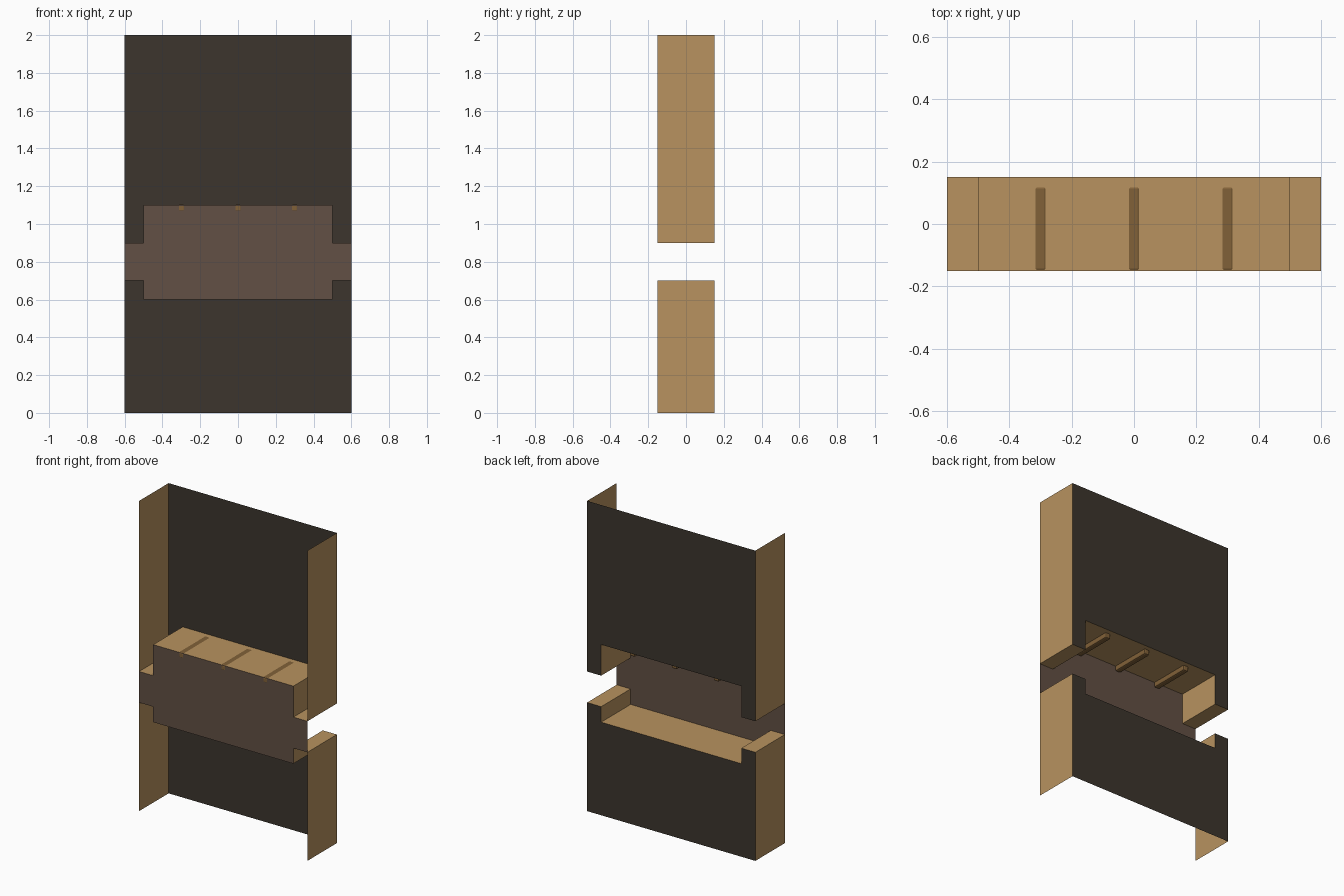
import bpy, bmesh

if "Cube" in bpy.data.objects:
    bpy.data.objects.remove(bpy.data.objects["Cube"])


def material(name, rgb):
    m = bpy.data.materials.new(name)
    m.diffuse_color = (*rgb, 1)
    m.use_nodes = True
    m.node_tree.nodes["Principled BSDF"].inputs["Base Color"].default_value = m.diffuse_color
    return m


TAN = material("tan_wood", (0.48, 0.29, 0.115))
BAR = material("dark_tan", (0.22, 0.12, 0.04))
DARK = material("dark_board", (0.045, 0.036, 0.026))
BROWN = material("brown_board", (0.122, 0.08, 0.058))
Y = 0.15


def finish(name, bm, mat):
    me = bpy.data.meshes.new(name)
    bm.to_mesh(me)
    bm.free()
    me.materials.append(mat)
    ob = bpy.data.objects.new(name, me)
    bpy.context.collection.objects.link(ob)
    return ob


def panel(name, outline, y, mat):
    """Flat sheet in the xz plane."""
    bm = bmesh.new()
    bm.faces.new([bm.verts.new((x, y, z)) for x, z in outline])
    return finish(name, bm, mat)


def strip(name, path, mat):
    """Open xz path swept from the front to the back."""
    bm = bmesh.new()
    rows = [[bm.verts.new((x, y, z)) for y in (-Y, Y)] for x, z in path]
    for a, b in zip(rows, rows[1:]):
        bm.faces.new((a[0], b[0], b[1], a[1]))
    return finish(name, bm, mat)


# Stepped edges above and below the middle box
upper = [(-0.6, 0.9), (-0.5, 0.9), (-0.5, 1.1), (0.5, 1.1), (0.5, 0.9), (0.6, 0.9)]
lower = [(-0.6, 0.7), (-0.5, 0.7), (-0.5, 0.6), (0.5, 0.6), (0.5, 0.7), (0.6, 0.7)]

# Back boards around the opening, and the front board closing the box
panel("upper_back_board", upper + [(0.6, 2), (-0.6, 2)], Y, DARK)
panel("lower_back_board", [(-0.6, 0), (0.6, 0)] + lower[::-1], Y, DARK)
panel("front_board", lower + upper[::-1], -Y, BROWN)

# Counter top and floor with their steps, continuing into the side walls
strip("counter_and_upper_walls", [(-0.6, 2)] + upper + [(0.6, 2)], TAN)
strip("floor_and_lower_walls", [(-0.6, 0)] + lower + [(0.6, 0)], TAN)

# Rounded bars sunk into the counter top
for i, x in enumerate((-0.3, 0, 0.3)):
    bm = bmesh.new()
    bmesh.ops.create_cube(bm, size=1)
    bmesh.ops.scale(bm, vec=(0.038, 0.272, 0.036), verts=bm.verts)
    bmesh.ops.translate(bm, vec=(x, -0.015, 1.084), verts=bm.verts)
    bmesh.ops.bevel(bm, geom=bm.edges[:], offset=0.008, segments=2,
                    profile=0.5, affect='EDGES')
    finish(f"counter_bar_{i + 1}", bm, BAR)
